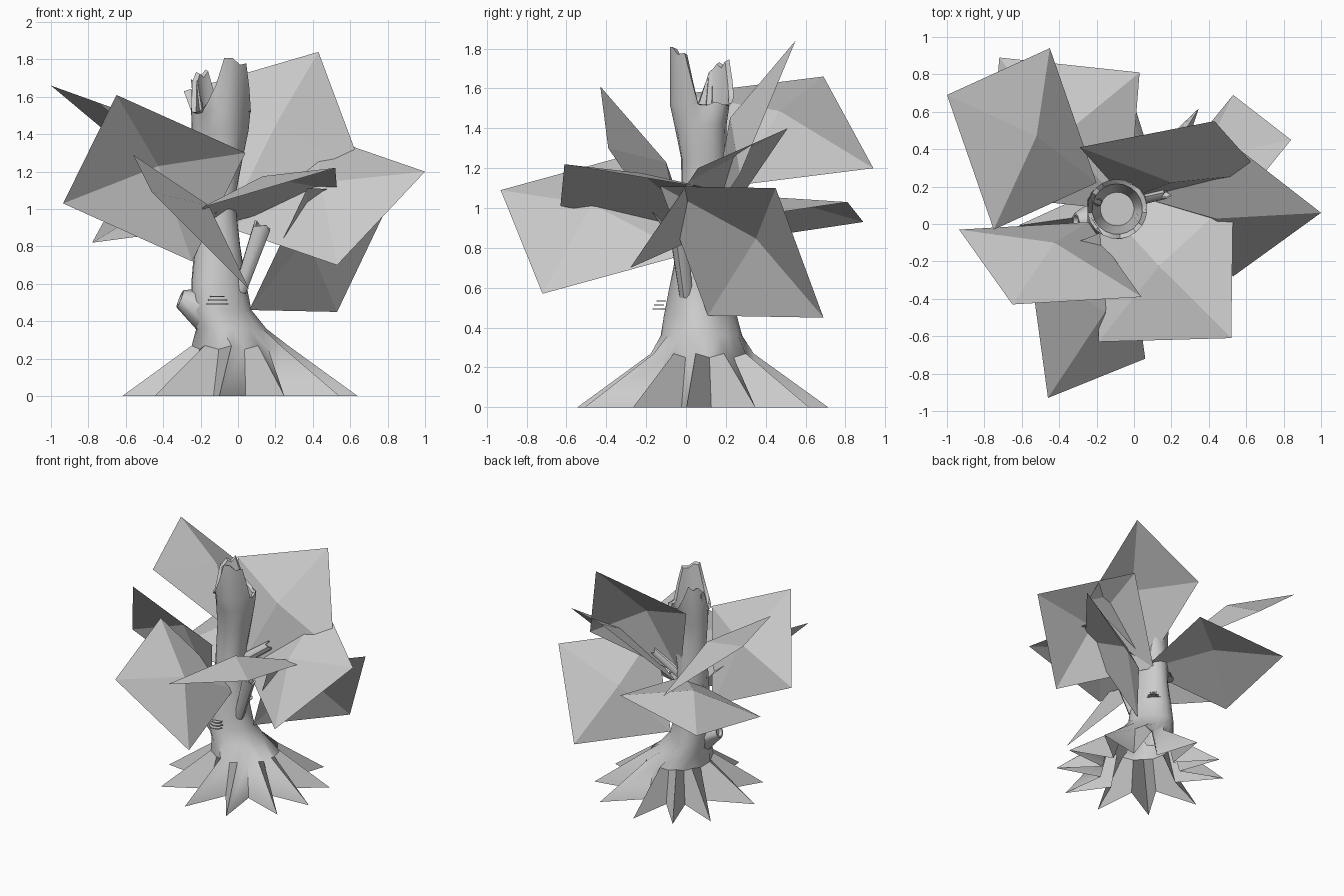
import bpy, bmesh, math, random
from math import sin, cos, pi, radians
from mathutils import Vector

random.seed(4)
cube = bpy.data.objects.get("Cube")
if cube:
    bpy.data.objects.remove(cube, do_unlink=True)

grey = bpy.data.materials.new("plain_grey")
grey.use_nodes = True
GREY = (0.6, 0.6, 0.6, 1)
grey.diffuse_color = GREY
grey.node_tree.nodes["Principled BSDF"].inputs["Base Color"].default_value = GREY


def finish(name, bm, smooth=None):
    me = bpy.data.meshes.new(name)
    bm.to_mesh(me)
    bm.free()
    me.materials.append(grey)
    ob = bpy.data.objects.new(name, me)
    bpy.context.collection.objects.link(ob)
    if smooth:
        bpy.ops.object.select_all(action='DESELECT')
        ob.select_set(True)
        bpy.context.view_layer.objects.active = ob
        bpy.ops.object.shade_smooth_by_angle(angle=radians(smooth))
    return ob


def loft(name, rings, smooth=45):
    """Skin a list of equally long closed rings of points and cap the last."""
    bm = bmesh.new()
    loops = [[bm.verts.new(p) for p in ring] for ring in rings]
    n = len(loops[0])
    for a, b in zip(loops, loops[1:]):
        for i in range(n):
            j = (i + 1) % n
            bm.faces.new((a[i], a[j], b[j], b[i]))
    bm.faces.new(loops[-1])
    finish(name, bm, smooth)


# Leaf cards: a square from three corners, with its middle raised upward
def leaf_card(name, tip, side_a, side_b, lift=0.13):
    tip, a, b = Vector(tip), Vector(side_a), Vector(side_b)
    normal = (a - tip).cross(b - tip).normalized()
    if normal.z < 0:
        a, b, normal = b, a, -normal
    bm = bmesh.new()
    corners = [bm.verts.new(p) for p in (tip, a, a + b - tip, b)]
    middle = bm.verts.new((a + b) / 2 + normal * lift)
    for i in range(4):
        bm.faces.new((corners[i], corners[(i + 1) % 4], middle))
    finish(name, bm)


leaves = {
    "leaf_back_right_high": ((-1, .69, 1.66), (-.45, .94, 1.2), (-.75, -.03, 1.57)),
    "leaf_right": ((-.65, -.43, 1.61), (-.935, -.03, 1.03), (.04, -.39, 1.3)),
    "leaf_back_right_low": ((-.72, .89, .93), (.03, .81, 1.03), (-.78, .15, .82)),
    "leaf_back_left_high": ((.43, .55, 1.84), (-.29, .41, 1.63), (.68, .27, 1.17)),
    "leaf_left": ((1, .06, 1.2), (.53, -.28, .7), (.42, .51, 1.4)),
    "leaf_front_left": ((.52, -.61, 1.22), (-.19, -.63, 1.01), (.53, .14, 1.095)),
    "leaf_front_right": ((-.46, -.93, 1.09), (.06, -.72, .57), (-.56, -.2, 1.29)),
    "leaf_back_left_low": ((.84, .45, 1.1), (.53, .69, .45), (.37, -.13, 1.11)),
}
for name, corners in leaves.items():
    leaf_card(name, *corners)

# Trunk: star of uneven roots, flare, leaning shaft, splintered rim and hollow
root_angles = [-7, 25, 58, 93, 121, 147, 188, 224, 260, 292, 327]
angles = []
for a, b in zip(root_angles, root_angles[1:] + [353]):
    angles += [radians(a), radians((a + b) / 2)]


def ring(cx, cy, rx, ry, z):
    pts = []
    for t in angles:
        k = 1 + .08 * sin(3 * t + z * 4)
        pts.append((cx + rx * k * cos(t), cy + ry * k * sin(t), z))
    return pts


def star(r_tip, r_valley, z_tip, z_valley):
    pts = []
    for i, t in enumerate(angles):
        r, z = (r_valley, z_valley) if i % 2 else (r_tip, z_tip)
        pts.append((.01 + r * cos(t), .08 + r * sin(t), z))
    return pts


shaft = [(-.05, .08, .19, .2, .36), (-.1, .07, .16, .18, .46),
         (-.11, .07, .145, .16, .6), (-.11, .08, .12, .135, .8),
         (-.12, .09, .11, .115, 1.05), (-.1, .09, .13, .11, 1.25),
         (-.09, .08, .15, .13, 1.42), (-.09, .08, .155, .15, 1.52)]


def peak(deg, centre, width):
    d = abs((deg - centre + 180) % 360 - 180)
    return max(0, min(1, 2.5 * (1 - d / width)))


rim, rim_inner, hollow = [], [], []
for t in angles:
    deg = math.degrees(t)
    z = 1.54 + .25 * peak(deg, 300, 48) + .19 * peak(deg, 140, 40)
    z += random.uniform(-.03, .03)
    for target, r, h in ((rim, .16, z), (rim_inner, .135, z - .01), (hollow, .09, 1.3)):
        target.append((-.09 + r * cos(t), .08 + r * sin(t), h))

roots = [star(.635, .3, 0, 0), star(.26, .24, .27, .25)]
loft("trunk", roots + [ring(*s) for s in shaft] + [rim, rim_inner, hollow])


# Hollow broken branch stubs
def stub(name, start, end, r0, r1, sides=8, depth=.5, jag=.015):
    start, end = Vector(start), Vector(end)
    axis = end - start
    q = axis.to_track_quat('Z', 'Y')

    def circle(c, r, rough=0):
        return [c + q @ Vector((r * cos(2 * pi * i / sides), r * sin(2 * pi * i / sides),
                                rough * (i % 3 - 1))) for i in range(sides)]
    loft(name, [circle(start, r0), circle(end, r1, jag), circle(end, r1 * .75, jag),
                circle(end - axis * depth, r1 * .6)])


stub("stub_left", (.01, 0, .56), (.13, -.04, .91), .035, .05)
stub("stub_back_left", (-.06, .12, .95), (.17, .17, 1.12), .04, .035)
stub("knot", (-.16, .03, .46), (-.31, .01, .52), .13, .05, depth=.15, jag=0)
stub("splinter_right", (-.2, .12, 1.45), (-.23, .13, 1.68), .03, .02, 6)


# Bracket fungus: small stacks of thin half-round shelves
def fungus(name, x, y, z, facing, count=3):
    bm = bmesh.new()
    for k in range(count):
        r = .06 - .01 * k
        f = radians(facing) + .25 * (k - 1)
        made = []
        for h in (0, .006):
            made.append([bm.verts.new((x + r * cos(f + a * pi / 6), y + r * sin(f + a * pi / 6),
                                       z + .02 * k + h)) for a in range(-3, 4)])
        low, high = made
        bm.faces.new(low[::-1])
        bm.faces.new(high)
        for i in range(7):
            j = (i + 1) % 7
            bm.faces.new((low[i], low[j], high[j], high[i]))
    finish(name, bm)


fungus("fungus_front", -.11, -.11, .49, 270)
fungus("fungus_back_left", -.055, .165, .63, 60)
fungus("fungus_back_right", -.2, .135, .87, 150)
